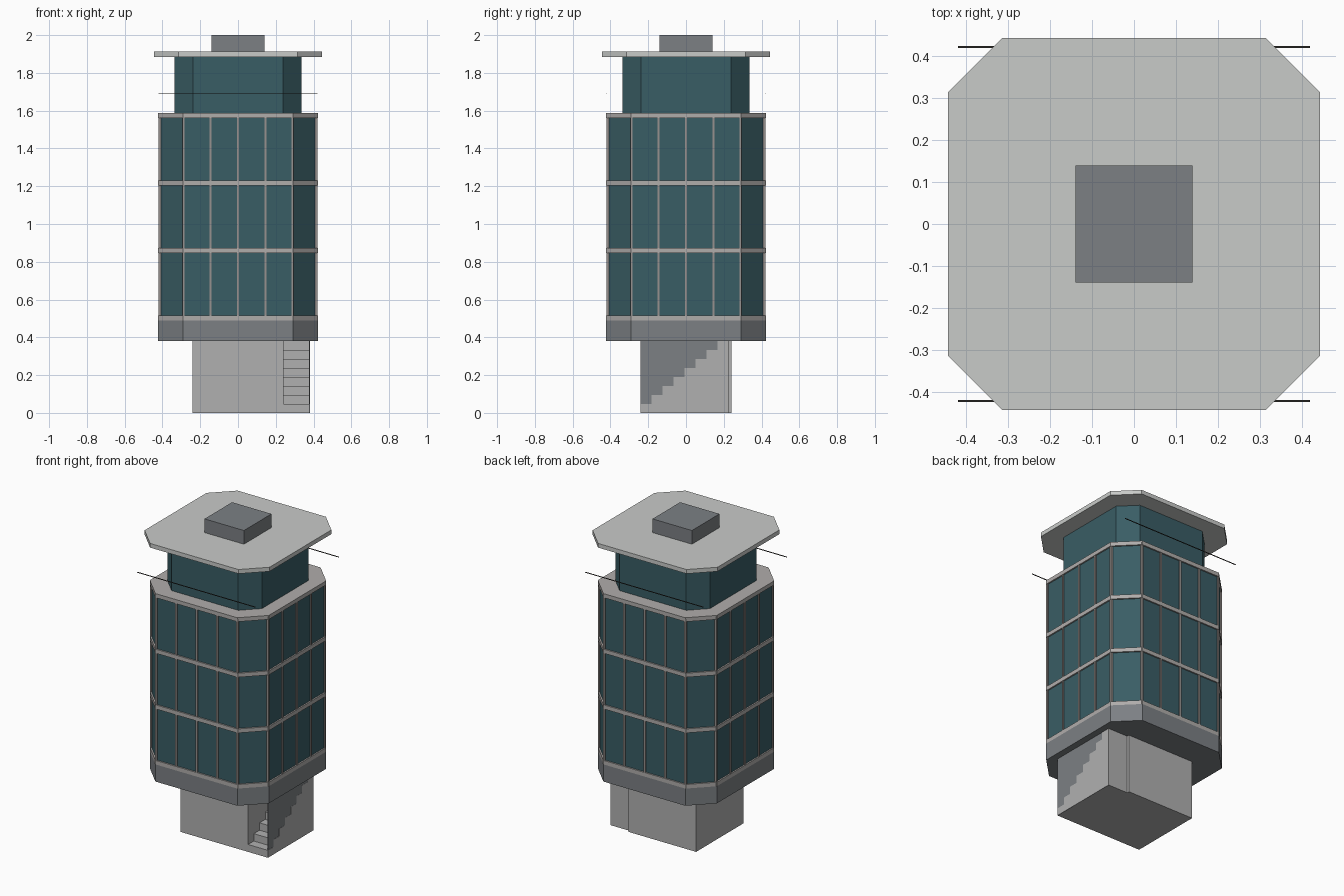
import bpy, bmesh, math
from mathutils import Matrix

if "Cube" in bpy.data.objects:
    bpy.data.objects.remove(bpy.data.objects["Cube"], do_unlink=True)


def material(name, hex_code):
    # sRGB hex to linear colour
    srgb = [int(hex_code[i:i + 2], 16) / 255 for i in (0, 2, 4)]
    col = [c / 12.92 if c <= 0.04 else ((c + 0.055) / 1.055) ** 2.4 for c in srgb] + [1]
    m = bpy.data.materials.new(name)
    m.use_nodes = True
    m.diffuse_color = col
    m.node_tree.nodes["Principled BSDF"].inputs["Base Color"].default_value = col
    return m


glass = material("teal glass", "395D65")
trim = material("pale trim", "B0ADAB")
mullion_mat = material("warm grey frame", "97918E")
concrete = material("light concrete", "B0B0B0")
dark = material("dark concrete", "7C8084")
roof_mat = material("roof white", "C9CBC9")
rail_mat = material("dark rail", "35332F")


def finish(name, bm, mat):
    bmesh.ops.recalc_face_normals(bm, faces=bm.faces)
    me = bpy.data.meshes.new(name)
    bm.to_mesh(me)
    bm.free()
    me.materials.append(mat)
    ob = bpy.data.objects.new(name, me)
    bpy.context.collection.objects.link(ob)
    return ob


def add_box(bm, x, y, z, turn=0):
    # x, y, z are (low, high) ranges; turn rotates about the tower axis
    mid = [(a + b) / 2 for a, b in (x, y, z)]
    size = [b - a for a, b in (x, y, z)]
    mat = (Matrix.Rotation(turn, 4, 'Z') @ Matrix.Translation(mid)
           @ Matrix.Diagonal(size + [1]))
    bmesh.ops.create_cube(bm, size=1, matrix=mat)


def box(name, x, y, z, mat):
    bm = bmesh.new()
    add_box(bm, x, y, z)
    return finish(name, bm, mat)


def corners(h, c):
    # square of half width h with its corners cut back to c
    return [(h, -c), (h, c), (c, h), (-c, h), (-h, c), (-h, -c), (-c, -h), (c, -h)]


def octagon(name, h, c, z0, z1, mat):
    bm = bmesh.new()
    face = bm.faces.new([bm.verts.new((x, y, z0)) for x, y in corners(h, c)])
    new = bmesh.ops.extrude_face_region(bm, geom=[face])["geom"]
    bmesh.ops.translate(bm, vec=(0, 0, z1 - z0),
                        verts=[v for v in new if isinstance(v, bmesh.types.BMVert)])
    return finish(name, bm, mat)


# Core pedestal
S = 0.24
box("pedestal", (-S, S), (-S, S), (0, 0.38), concrete)

# Enclosed staircase beside the pedestal
bm = bmesh.new()
run, rise = 0.058, 0.38 / 8
for i in range(8):
    y = -S + i * run
    add_box(bm, (S, 0.381), (y, y + run), (0, (i + 1) * rise))
finish("stairs", bm, concrete)
box("stair_wall", (0.376, 0.38), (-S, 0.22), (0, 0.38), dark)

# Main tower
octagon("tower_base", 0.423, 0.291, 0.38, 0.49, dark)
octagon("tower_glass", 0.414, 0.287, 0.49, 1.58, glass)
for i, z in enumerate((0.49, 0.847, 1.205, 1.562)):
    octagon(f"floor_band_{i + 1}", 0.423, 0.291, z, z + 0.026, trim)

# Vertical window frames, on every main side
bm = bmesh.new()
for side in range(4):
    for x in (-0.288, -0.146, 0, 0.146, 0.288):
        add_box(bm, (x - 0.006, x + 0.006), (-0.421, -0.408), (0.49, 1.58), side * math.pi / 2)
finish("window_frames", bm, mullion_mat)

# Upper storey and roof
octagon("upper_glass", 0.336, 0.237, 1.58, 1.89, glass)
octagon("roof_slab", 0.444, 0.314, 1.885, 1.912, roof_mat)
box("roof_box", (-0.14, 0.14), (-0.14, 0.14), (1.91, 2.0), dark)

# Terrace rails
for name, y in (("front_rail", -0.422), ("back_rail", 0.422)):
    box(name, (-0.42, 0.42), (y - 0.002, y + 0.002), (1.688, 1.692), rail_mat)
